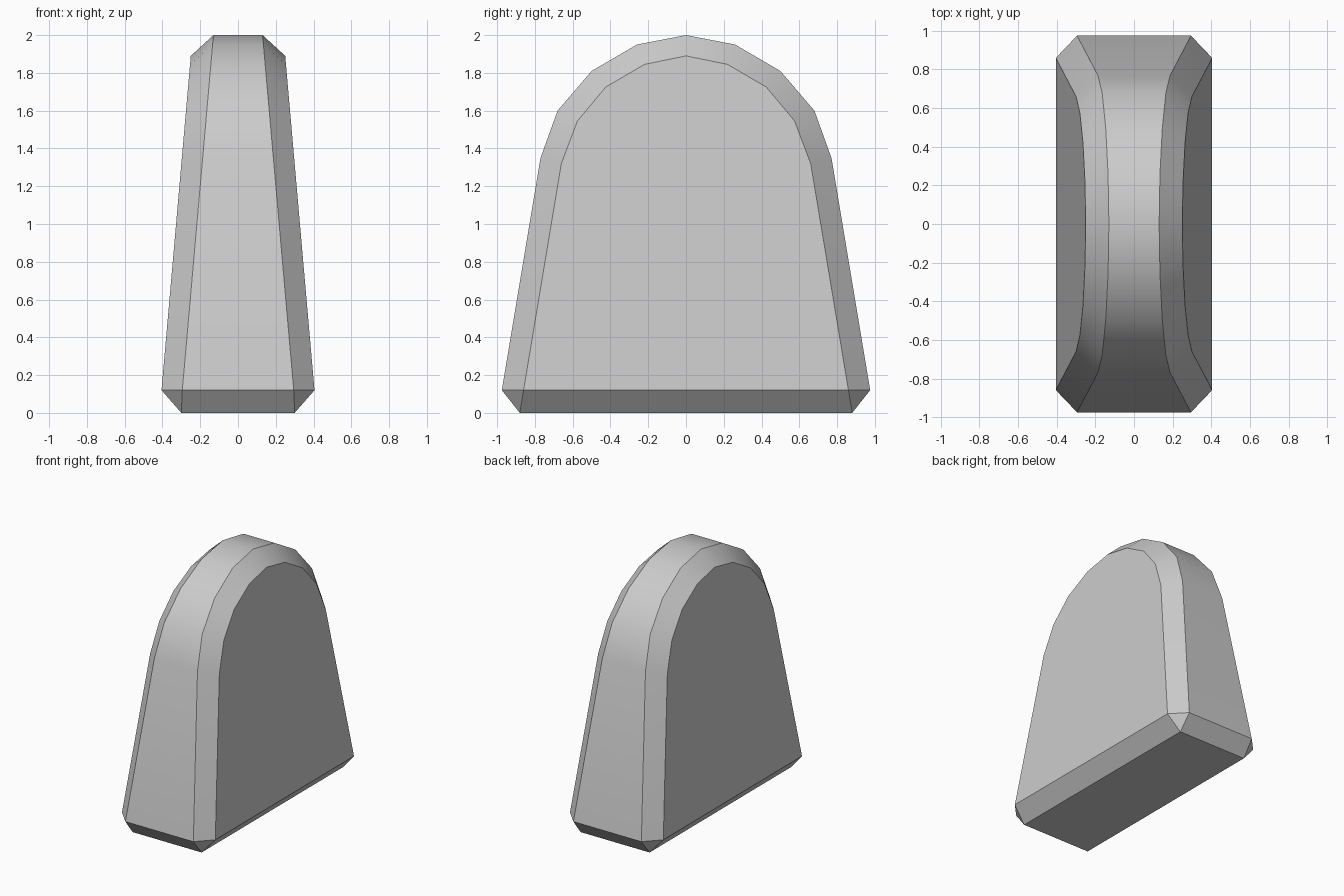
import bpy, bmesh, math

if "Cube" in bpy.data.objects:
    bpy.data.objects.remove(bpy.data.objects["Cube"])

# Half profiles (y, z) from the foot up to the crown
RIM = [(0.975, 0.12), (0.77, 1.35), (0.68, 1.60), (0.50, 1.81), (0.26, 1.95), (0, 2.0)]
FACE = [(0.86, 0.12), (0.66, 1.32), (0.575, 1.545), (0.425, 1.725), (0.22, 1.845), (0, 1.89)]


def arch(bm, half, side, x_top, x_foot):
    """Full arch of vertices, its x widening linearly from crown to foot."""
    pts = half + [(-y, z) for y, z in reversed(half[:-1])]
    z0, z1 = half[0][1], half[-1][1]
    return [bm.verts.new((side * (x_foot + (x_top - x_foot) * (z - z0) / (z1 - z0)), y, z))
            for y, z in pts]


def bridge(bm, a, b):
    for i in range(len(a) - 1):
        bm.faces.new((a[i], a[i + 1], b[i + 1], b[i]))


bm = bmesh.new()
rims, feet = [], []
for s in (1, -1):
    rim = arch(bm, RIM, s, 0.13, 0.295)
    face = arch(bm, FACE, s, 0.25, 0.405)
    foot = [bm.verts.new((s * 0.30, y, 0)) for y in (0.88, -0.88)]
    # broad side, chamfer around the arch, lower chamfer and corner triangles
    bm.faces.new(face)
    bridge(bm, rim, face)
    bm.faces.new((face[0], face[-1], foot[1], foot[0]))
    for i, k in ((0, 0), (-1, 1)):
        bm.faces.new((rim[i], face[i], foot[k]))
    rims.append(rim)
    feet.append(foot)

# Strip over the arch, end chamfers and underside
bridge(bm, *rims)
for i, k in ((0, 0), (-1, 1)):
    bm.faces.new((rims[0][i], rims[1][i], feet[1][k], feet[0][k]))
bm.faces.new((feet[0][0], feet[0][1], feet[1][1], feet[1][0]))
bmesh.ops.recalc_face_normals(bm, faces=bm.faces)

mesh = bpy.data.meshes.new("arched_block")
bm.to_mesh(mesh)
bm.free()
obj = bpy.data.objects.new("arched_block", mesh)
bpy.context.collection.objects.link(obj)

# Smooth arch, crisp chamfer edges
bpy.context.view_layer.objects.active = obj
obj.select_set(True)
bpy.ops.object.shade_smooth_by_angle(angle=math.radians(30))
